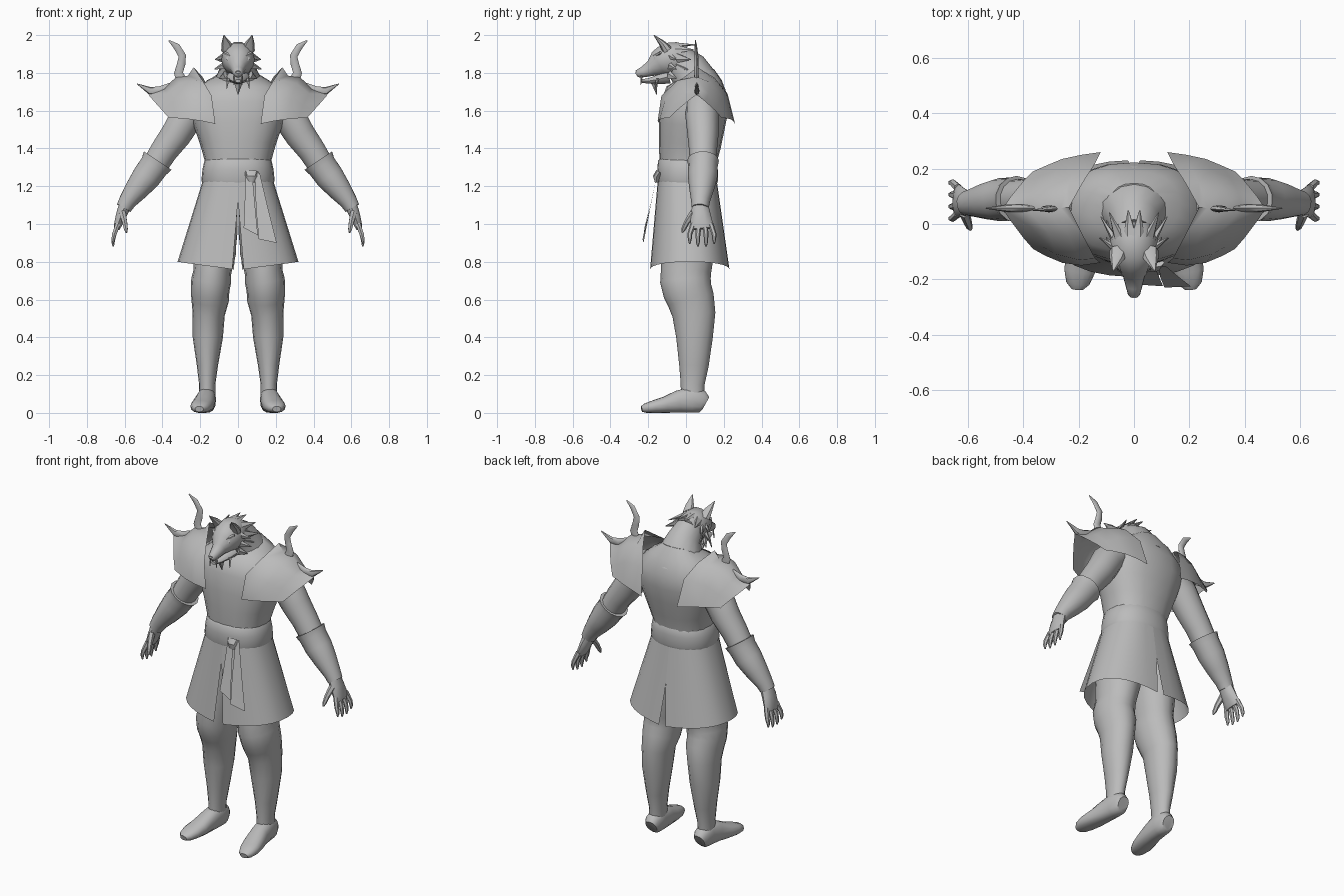
import bpy, bmesh, math
from mathutils import Vector

grey = bpy.data.materials.new("plain_grey")
grey.diffuse_color = (0.5, 0.5, 0.5, 1)


def finish(name, bm, mirror=False, angle=40):
    """Turn a bmesh into a smooth-by-angle object, optionally mirrored in x."""
    bmesh.ops.recalc_face_normals(bm, faces=bm.faces)
    me = bpy.data.meshes.new(name)
    bm.to_mesh(me)
    bm.free()
    me.materials.append(grey)
    me.shade_smooth()
    me.set_sharp_from_angle(angle=math.radians(angle))
    ob = bpy.data.objects.new(name, me)
    bpy.context.collection.objects.link(ob)
    if mirror:
        mod = ob.modifiers.new("mirror", 'MIRROR')
        mod.use_mirror_merge = False
    return ob


def spow(v, p):
    return math.copysign(abs(v) ** p, v)


def tube(name, rings, side=(1, 0, 0), n=14, mirror=False, power=1.0, cap=True, floor=None, angle=40):
    """Loft ellipses (x, y, z, side radius, other radius) along their centres."""
    bm = bmesh.new()
    cs = [Vector(r[:3]) for r in rings]
    loops = []
    for k, r in enumerate(rings):
        t = (cs[min(k + 1, len(cs) - 1)] - cs[max(k - 1, 0)]).normalized()
        nrm = t.cross(Vector(side)).normalized()
        s = nrm.cross(t)
        loop = []
        for i in range(n):
            a = 2 * math.pi * i / n
            p = cs[k] + s * r[3] * spow(math.cos(a), power) + nrm * r[4] * spow(math.sin(a), power)
            if floor is not None:
                p.z = max(p.z, floor)
            loop.append(bm.verts.new(p))
        loops.append(loop)
    for a, b in zip(loops, loops[1:]):
        for i in range(n):
            j = (i + 1) % n
            bm.faces.new((a[i], a[j], b[j], b[i]))
    if cap:
        bm.faces.new(loops[0])
        bm.faces.new(loops[-1])
    return finish(name, bm, mirror, angle)


def sheet(name, rows, mirror=False, angle=40):
    """Open surface through a grid of points."""
    bm = bmesh.new()
    g = [[bm.verts.new(p) for p in row] for row in rows]
    for a, b in zip(g, g[1:]):
        for i in range(len(a) - 1):
            bm.faces.new((a[i], a[i + 1], b[i + 1], b[i]))
    return finish(name, bm, mirror, angle)


def spike(name, base, tip, w, d, side=(1, 0, 0), mirror=True, n=5):
    return tube(name, [(*base, w, d), (*tip, .002, .002)], side, n, mirror)


# Torso and neck
tube("torso", [(0, .01, 1.2, .17, .14), (0, .01, 1.32, .172, .15), (0, .02, 1.42, .2, .165),
               (0, .03, 1.52, .235, .175), (0, .045, 1.62, .26, .18), (0, .06, 1.7, .235, .165),
               (0, .07, 1.76, .165, .12), (0, .06, 1.8, .09, .09)], n=20, power=.85)
tube("neck", [(0, .09, 1.66, .17, .13), (0, .05, 1.75, .13, .12), (0, .01, 1.82, .095, .105),
              (0, -.04, 1.86, .08, .09)], n=16)

# Head, muzzle and jaw
tube("head", [(0, .0, 1.87, .065, .075), (0, -.05, 1.875, .085, .09), (0, -.1, 1.87, .088, .093),
              (0, -.145, 1.85, .07, .072), (0, -.18, 1.825, .042, .045), (0, -.225, 1.805, .03, .03),
              (0, -.255, 1.795, .022, .022), (0, -.263, 1.79, .01, .01)], n=14)
tube("lower_jaw", [(0, -.09, 1.78, .06, .04), (0, -.15, 1.765, .045, .025),
                   (0, -.2, 1.757, .028, .015), (0, -.238, 1.757, .014, .009)], n=10)
tube("nose", [(0, -.245, 1.81, .018, .012), (0, -.264, 1.803, .014, .01)], n=8)
spike("chin_tuft", (0, -.17, 1.76), (0, -.155, 1.685), .028, .02, mirror=False)
spike("lower_tusk", (.052, -.15, 1.77), (.06, -.165, 1.715), .009, .009)
spike("front_fang", (.02, -.235, 1.785), (.022, -.24, 1.735), .006, .006)
sheet("eye", [[(.022, -.186, 1.862), (.06, -.165, 1.885)], [(.03, -.19, 1.85), (.062, -.166, 1.872)]], True)
tube("brow", [(.012, -.172, 1.868, .012, .01), (.04, -.163, 1.888, .013, .012),
              (.072, -.135, 1.908, .008, .008)], (0, 1, 0), 6, True)

# Ears lean forward
tube("ear", [(.055, -.1, 1.92, .034, .028), (.062, -.125, 1.955, .027, .018),
             (.075, -.17, 2.0, .002, .002)], n=8, mirror=True)

# Mane: tufts fanned round the back of the head
for i in range(5):
    a = math.radians(10 + 38 * i)
    sx, cz = math.sin(a), math.cos(a)
    spike("mane_tuft", (.07 * sx, -.055, 1.875 + .075 * cz),
          (.12 * sx, .025 + .025 * cz, 1.865 + .085 * cz), .03, .014, (cz, 0, -sx))
for z, x in ((1.89, .122), (1.84, .125), (1.79, .1)):
    spike("cheek_tuft", (.066, -.09, z), (x, -.05, z - .02), .024, .014, (0, 0, 1))

# Arms, cuffs and hands
tube("upper_arm", [(.18, .085, 1.66, .085, .08), (.27, .085, 1.57, .088, .09), (.33, .09, 1.47, .082, .083),
                   (.39, .09, 1.39, .074, .075), (.44, .09, 1.31, .07, .07)], (0, 1, 0), 14, True)
tube("forearm_cuff", [(.425, .09, 1.335, .084, .09), (.445, .09, 1.305, .078, .08),
                      (.485, .088, 1.25, .078, .078), (.535, .083, 1.185, .066, .065),
                      (.585, .077, 1.12, .05, .048), (.605, .075, 1.085, .045, .042)], (0, 1, 0), 14, True)
tube("palm", [(.595, .075, 1.105, .042, .036), (.617, .078, 1.05, .052, .03),
              (.634, .083, 1.0, .06, .023), (.642, .085, .975, .055, .016)], (0, 1, 0), 10, True)
for i in range(4):
    y, tip = .038 + .031 * i, .89 if i in (1, 2) else .905
    y2 = y + (i - 1.5) * .012
    tube("finger", [(.636, y, 1.0, .015, .015), (.655, y2, .945, .013, .013),
                    (.662, y2, tip + .012, .01, .01), (.66, y2, tip - .01, .004, .004)], (0, 1, 0), 6, True)
tube("thumb", [(.612, .04, 1.06, .02, .02), (.6, .005, 1.01, .015, .015),
               (.594, -.012, .975, .012, .012), (.59, -.02, .955, .005, .005)], (0, 1, 0), 6, True)

# Shoulder guard: inner rim, crown, slope and outer rim, each running front to back
guard = [
    [(.12, -.14, 1.53), (.14, -.125, 1.68), (.185, -.04, 1.755), (.235, .06, 1.83),
     (.185, .15, 1.775), (.14, .22, 1.69), (.12, .26, 1.53)],
    [(.19, -.15, 1.545), (.2, -.13, 1.68), (.235, -.045, 1.76), (.265, .058, 1.785),
     (.235, .15, 1.765), (.2, .215, 1.69), (.19, .25, 1.545)],
    [(.26, -.14, 1.555), (.28, -.11, 1.66), (.31, -.03, 1.745), (.325, .055, 1.78),
     (.31, .13, 1.75), (.28, .195, 1.67), (.26, .235, 1.555)],
    [(.32, -.115, 1.56), (.345, -.075, 1.63), (.375, -.01, 1.69), (.39, .055, 1.72),
     (.375, .12, 1.69), (.345, .17, 1.63), (.32, .21, 1.56)],
    [(.365, -.09, 1.56), (.4, -.05, 1.6), (.445, .01, 1.65), (.475, .055, 1.685),
     (.445, .1, 1.65), (.4, .155, 1.6), (.365, .19, 1.56)]]
sheet("shoulder_guard", guard, True, 50)

# Flat horns on the guards
tube("upright_horn", [(.29, .055, 1.74, .014, .03), (.315, .055, 1.8, .012, .024), (.3, .055, 1.85, .011, .022),
                      (.295, .055, 1.89, .01, .02), (.325, .052, 1.94, .007, .018),
                      (.367, .05, 1.972, .002, .003)], (0, 1, 0), 8, True)
tube("outer_horn", [(.35, .057, 1.73, .008, .02), (.41, .057, 1.705, .014, .025),
                    (.465, .057, 1.705, .013, .02), (.535, .057, 1.742, .002, .002)], (0, 1, 0), 8, True)

# Skirt: two halves split at front and back
rows = []
N = 14
for k in range(9):
    f = k / 8
    z0, rx = 1.25 - .49 * f, .18 + .14 * f
    yf, yb = -.148 - .042 * f, .16 + .07 * f
    front, back = max(0, f - .25) * .04, max(0, f - .55) * .05
    row = []
    for i in range(N + 1):
        a = math.pi * i / N
        x = rx * spow(math.sin(a), .85) if 0 < i < N else (front if i == 0 else back)
        y = (yf + yb) / 2 - (yb - yf) / 2 * spow(math.cos(a), .85)
        row.append((x, y, z0 + .04 * f * math.sin(a)))
    rows.append(row)
sheet("skirt", rows, True)

# Belt wrap, knot and hanging sash ends
tube("belt", [(0, .008, 1.21, .186, .155), (0, .008, 1.23, .194, .162), (0, .008, 1.29, .188, .16),
              (0, .008, 1.335, .178, .156), (0, .008, 1.347, .168, .146)], n=24, power=.88)
tube("sash_knot", [(.07, -.14, 1.275, .04, .02), (.07, -.155, 1.25, .03, .02), (.07, -.155, 1.22, .018, .01)], n=8)
sheet("short_sash_end", [[(.04, -.155, 1.27), (.075, -.155, 1.27)], [(.035, -.19, 1.1), (.09, -.19, 1.1)],
                         [(.03, -.22, .98), (.105, -.225, .94)]])
sheet("long_sash_end", [[(.09, -.152, 1.27), (.115, -.152, 1.27)], [(.095, -.192, 1.08), (.16, -.19, 1.08)],
                        [(.11, -.23, .92), (.205, -.225, .9)]])

# Legs and feet
tube("leg", [(.165, .035, .05, .045, .062), (.163, .035, .15, .043, .063), (.162, .042, .25, .056, .078),
             (.16, .045, .4, .08, .097), (.155, .042, .52, .085, .114), (.147, .025, .6, .1, .125),
             (.148, .008, .645, .102, .13), (.142, -.003, .7, .106, .134), (.135, .0, .75, .1, .133),
             (.125, .008, .85, .115, .142), (.11, .01, 1.12, .105, .13)], n=16, mirror=True)
tube("foot", [(.163, .103, .05, .035, .04), (.164, .085, .06, .046, .06), (.166, .03, .07, .05, .07),
              (.173, -.04, .06, .053, .06), (.185, -.11, .043, .058, .044), (.197, -.17, .033, .056, .034),
              (.203, -.215, .025, .042, .025), (.205, -.235, .02, .022, .015)],
     n=14, mirror=True, power=.85, floor=0)
